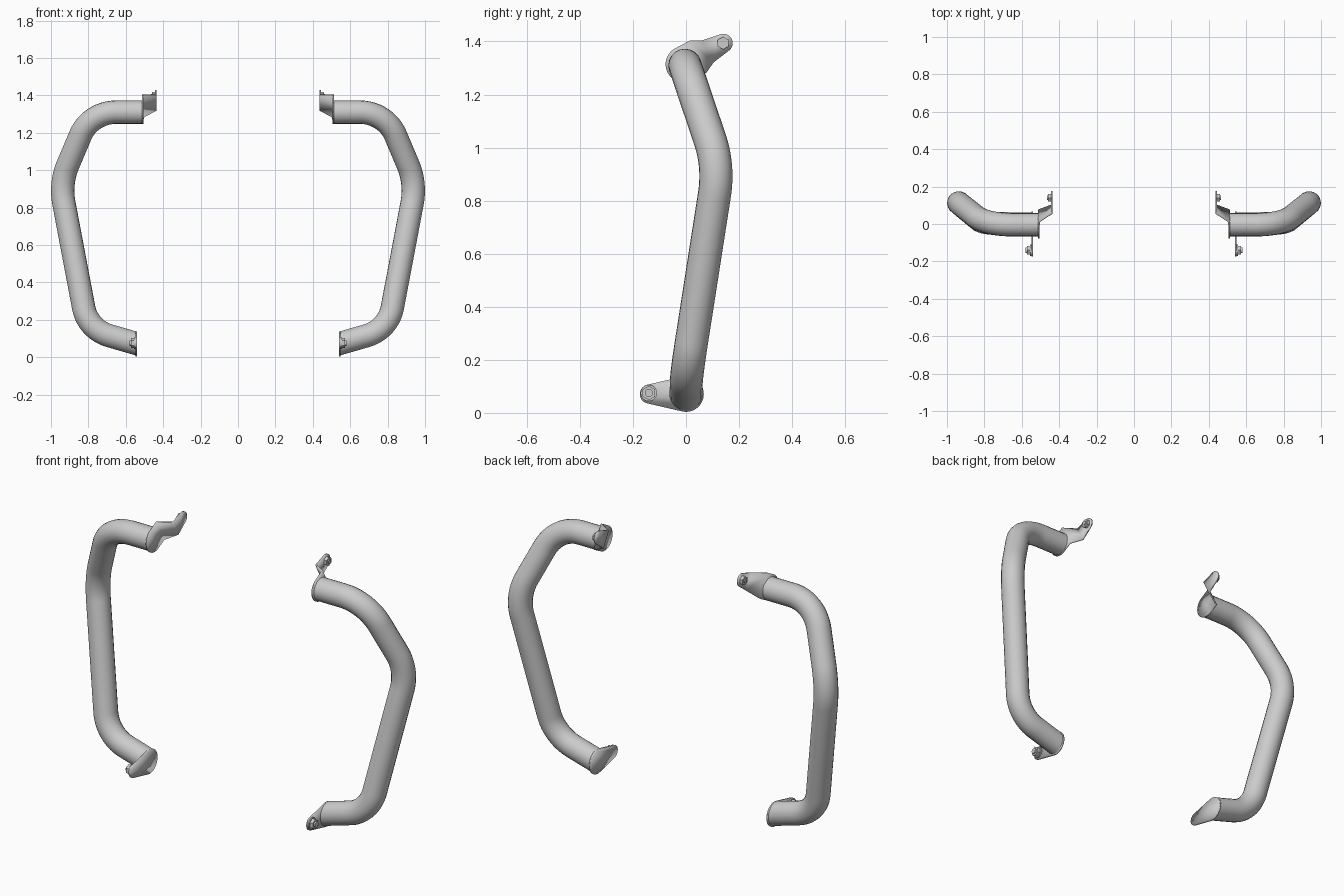
import bpy, bmesh, math
from mathutils import Vector, Matrix

if "Cube" in bpy.data.objects:
    bpy.data.objects.remove(bpy.data.objects["Cube"])

PLATE = 0.008
TUBE_R = 0.0625


def finish(obj, angle=30):
    # smooth by angle, then mirror to the other side
    bpy.ops.object.select_all(action='DESELECT')
    obj.select_set(True)
    bpy.context.view_layer.objects.active = obj
    bpy.ops.object.shade_smooth_by_angle(angle=math.radians(angle))
    obj.modifiers.new("mirror", 'MIRROR').use_axis[0] = True


def mesh_object(name, bm):
    bmesh.ops.recalc_face_normals(bm, faces=bm.faces)
    me = bpy.data.meshes.new(name)
    bm.to_mesh(me)
    bm.free()
    obj = bpy.data.objects.new(name, me)
    bpy.context.collection.objects.link(obj)
    return obj


def fillet(a, p, b, length, steps=14):
    # true circular arc replacing corner p
    d1, d2 = (a - p).normalized(), (b - p).normalized()
    half = d1.angle(d2) / 2
    centre = p + (d1 + d2).normalized() * (length / math.cos(half))
    s, e = p + d1 * length - centre, p + d2 * length - centre
    ang = s.angle(e)
    return [centre + (s * math.sin((1 - i / steps) * ang) + e * math.sin(i / steps * ang)) / math.sin(ang)
            for i in range(steps + 1)]


def arc(cu, r, a0, a1, n=20):
    return [(cu + r * math.cos(math.radians(a0 + (a1 - a0) * i / n)),
             r * math.sin(math.radians(a0 + (a1 - a0) * i / n))) for i in range(n + 1)]


def bracket(name, panels, origin, angle):
    # panels are lists of (u, v, x); u runs along the tab direction in the yz plane
    c, s = math.cos(angle), math.sin(angle)
    bm = bmesh.new()
    for pts in panels:
        bm.faces.new([bm.verts.new((x, origin[0] + u * c - v * s, origin[1] + u * s + v * c))
                      for u, v, x in pts])
    bmesh.ops.remove_doubles(bm, verts=bm.verts, dist=1e-5)
    obj = mesh_object(name, bm)
    mod = obj.modifiers.new("thickness", 'SOLIDIFY')
    mod.thickness = PLATE
    mod.offset = 0
    mod.use_even_offset = True
    finish(obj)


def bolt(name, x, y, z, layers):
    # stacked cylinders along x: (radius, length, sides)
    bm = bmesh.new()
    for r, h, n in layers:
        m = Matrix.Translation((x + h / 2, y, z)) @ Matrix.Rotation(math.pi / 2, 4, 'Y') @ Matrix.Rotation(math.pi / 2, 4, 'Z')
        bmesh.ops.create_cone(bm, cap_ends=True, segments=n, radius1=r, radius2=r, depth=h, matrix=m)
        x += h
    finish(mesh_object(name, bm))


# bent guard tube
P = [Vector(p) for p in [(0.51, -0.004, 1.31), (0.79, -0.004, 1.31), (0.951, 0.124, 0.93),
                         (0.803, 0.002, 0.148), (0.544, 0.0, 0.073)]]
path = [P[0]]
for i, length in zip((1, 2, 3), (0.14, 0.11, 0.12)):
    path += fillet(P[i - 1], P[i], P[i + 1], length)
path.append(P[4])
cu = bpy.data.curves.new("guard_tube", 'CURVE')
cu.dimensions = '3D'
cu.bevel_depth = TUBE_R
cu.bevel_resolution = 8
sp = cu.splines.new('POLY')
sp.points.add(len(path) - 1)
for pt, co in zip(sp.points, path):
    pt.co = (*co, 1)
tube = bpy.data.objects.new("guard_tube", cu)
bpy.context.collection.objects.link(tube)
tube.select_set(True)
bpy.context.view_layer.objects.active = tube
bpy.ops.object.convert(target='MESH')
tube = bpy.context.view_layer.objects.active
# slide the lower end ring flush with its plate
d = (P[4] - P[3]).normalized()
for v in tube.data.vertices:
    if abs((v.co - P[4]).dot(d)) < 0.002 and (v.co - P[4]).length < 0.1:
        v.co += d * ((P[4].x - v.co.x) / d.x)
finish(tube, 40)

# lower mounting plate: hull of a large and a small circle
R, r, dist = 0.067, 0.036, 0.138
t = math.degrees(math.acos((R - r) / dist))
outline = arc(0, R, t, 360 - t, 32) + arc(dist, r, -t, t)
bracket("lower_plate", [[(u, v, 0.544) for u, v in outline]], (0.0, 0.071), math.pi)

# upper bracket: round cap, slanted step, rounded tab
X0, X1 = 0.508, 0.439
cap = [(0.06, 0.068, X0)] + [(u, v, X0) for u, v in arc(0, 0.068, 90, 270, 24)] + [(0.06, -0.068, X0)]
step = [(0.06, 0.068, X0), (0.06, -0.068, X0), (0.1, -0.047, X1), (0.1, 0.047, X1)]
tab = [(0.1, 0.047, X1), (0.1, -0.047, X1)] + [(u, v, X1) for u, v in arc(0.17, 0.035, -80, 80)]
bracket("upper_bracket", [cap, step, tab], (-0.009, 1.314), math.radians(28))

# bolts
bolt("lower_bolt", 0.547, -0.14, 0.075, [(0.031, 0.008, 32), (0.027, 0.018, 6), (0.015, 0.008, 24)])
bolt("upper_bolt", 0.442, 0.14, 1.394, [(0.024, 0.018, 6), (0.012, 0.005, 24)])
